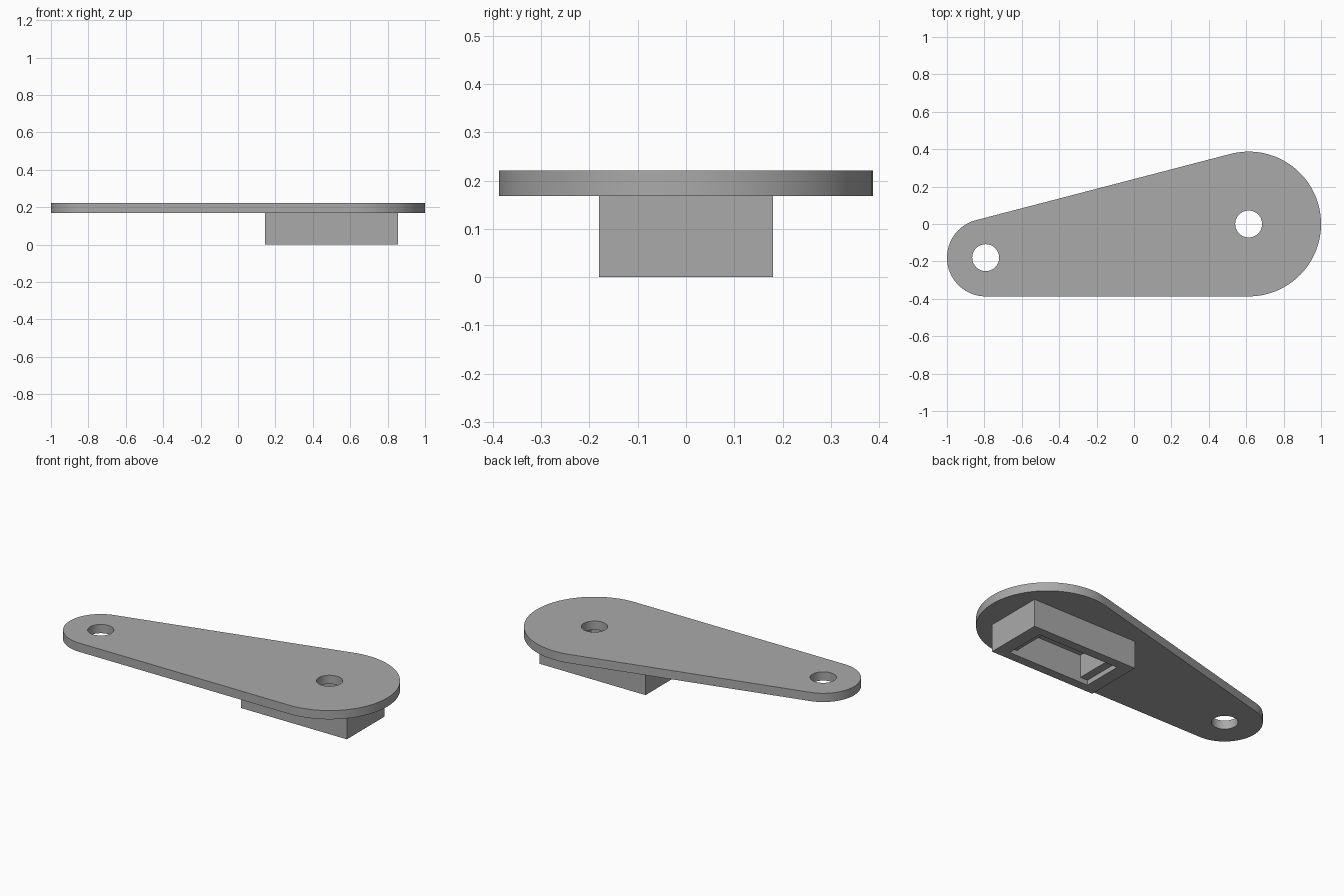
import bpy, bmesh
from math import sin, cos, pi, acos, atan2, hypot

cube = bpy.data.objects.get("Cube")
if cube:
    bpy.data.objects.remove(cube, do_unlink=True)

PLATE_BOTTOM, PLATE_TOP = 0.168, 0.221
BIG, BIG_R = (0.613, 0.0), 0.387
SMALL, SMALL_R = (-0.793, -0.18), 0.207
HOLE_R = 0.072

grey = bpy.data.materials.new("plain grey")
grey.use_nodes = True
grey.diffuse_color = (0.4, 0.4, 0.4, 1)
grey.node_tree.nodes["Principled BSDF"].inputs["Base Color"].default_value = (0.4, 0.4, 0.4, 1)


def arc(centre, radius, start, end, steps):
    angles = [start + (end - start) * i / steps for i in range(steps + 1)]
    return [(centre[0] + radius * cos(a), centre[1] + radius * sin(a)) for a in angles]


def rectangle(x0, x1, half_width):
    return [(x0, -half_width), (x1, -half_width), (x1, half_width), (x0, half_width)]


def prism(name, outline, z0, z1):
    """Extrude a flat outline between two heights."""
    bm = bmesh.new()
    base = bm.faces.new([bm.verts.new((x, y, z0)) for x, y in outline])
    top = bmesh.ops.extrude_face_region(bm, geom=[base])["geom"]
    bmesh.ops.translate(bm, vec=(0, 0, z1 - z0),
                        verts=[v for v in top if isinstance(v, bmesh.types.BMVert)])
    bmesh.ops.recalc_face_normals(bm, faces=bm.faces)
    mesh = bpy.data.meshes.new(name)
    bm.to_mesh(mesh)
    bm.free()
    mesh.materials.append(grey)
    obj = bpy.data.objects.new(name, mesh)
    bpy.context.collection.objects.link(obj)
    return obj


def combine(obj, other, operation):
    """Apply a boolean and remove the other solid."""
    mod = obj.modifiers.new("boolean", "BOOLEAN")
    mod.operation, mod.solver, mod.object = operation, "EXACT", other
    bpy.context.view_layer.objects.active = obj
    bpy.ops.object.modifier_apply(modifier=mod.name)
    bpy.data.objects.remove(other, do_unlink=True)


# Arm plate: two round ends joined by their outer tangents
dx, dy = SMALL[0] - BIG[0], SMALL[1] - BIG[1]
heading = atan2(dy, dx)
spread = acos((BIG_R - SMALL_R) / hypot(dx, dy))
outline = arc(BIG, BIG_R, heading + spread, heading - spread + 2 * pi, 64)
outline += arc(SMALL, SMALL_R, heading - spread, heading + spread, 48)
plate = prism("arm_plate", outline, PLATE_BOTTOM, PLATE_TOP)

# Round holes through both ends
for centre in (BIG, SMALL):
    ring = arc(centre, HOLE_R, 0, 2 * pi, 48)[:-1]
    combine(plate, prism("hole_cutter", ring, 0.1, 0.3), "DIFFERENCE")

# Housing under the wide end: a deep pocket with a shallow stepped mouth
housing = prism("pocket_housing", rectangle(0.145, 0.855, 0.18), 0, PLATE_BOTTOM)
combine(housing, prism("deep_cutter", rectangle(0.275, 0.725, 0.125), -0.1, 0.3), "DIFFERENCE")
combine(housing, prism("mouth_cutter", rectangle(0.225, 0.775, 0.125), -0.1, 0.03), "DIFFERENCE")

for obj in (plate, housing):
    bpy.ops.object.select_all(action="DESELECT")
    obj.select_set(True)
    bpy.context.view_layer.objects.active = obj
    bpy.ops.object.shade_smooth_by_angle()
